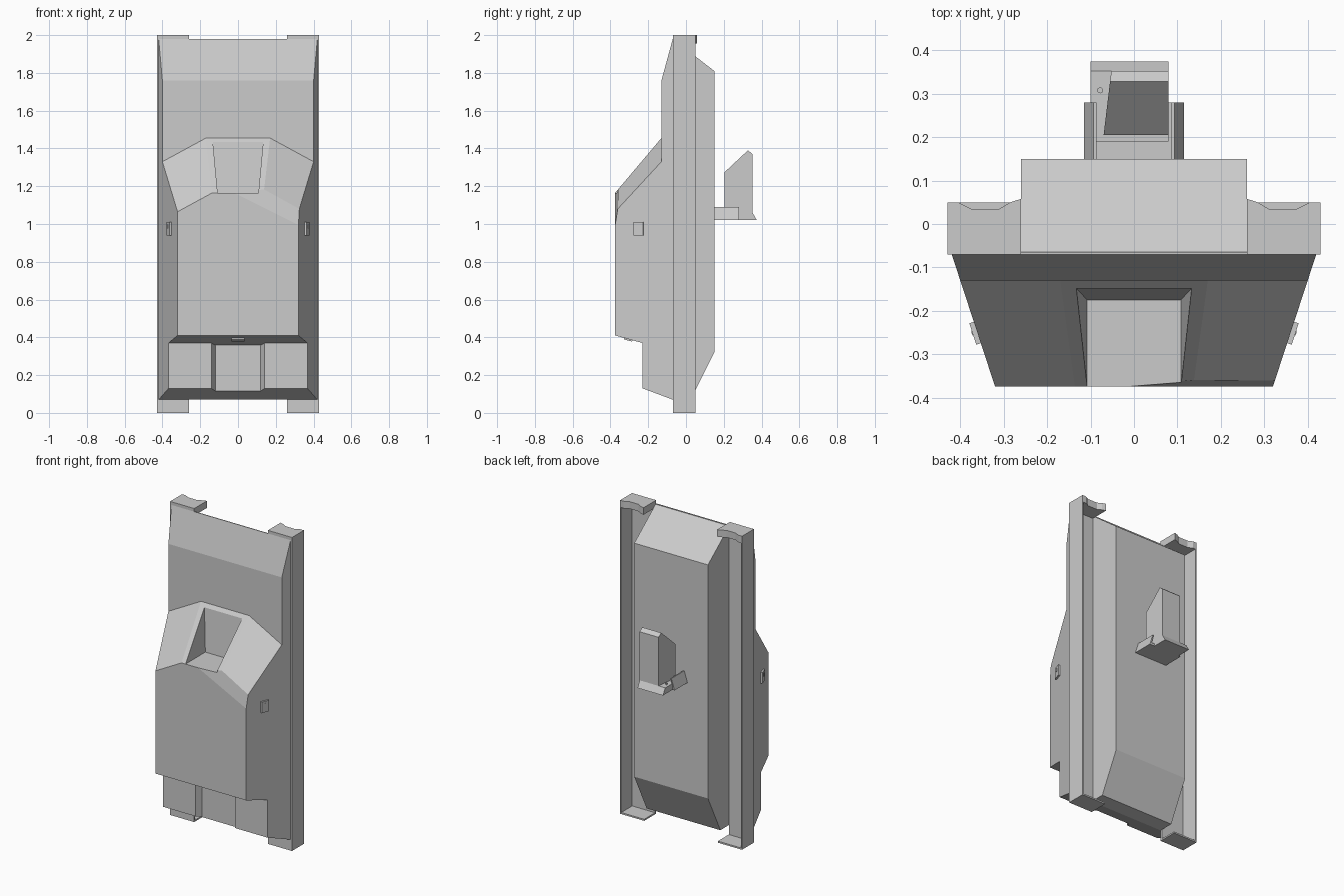
import bpy, bmesh, math
from mathutils import Vector, Matrix

if "Cube" in bpy.data.objects:
    bpy.data.objects.remove(bpy.data.objects["Cube"])

grey = bpy.data.materials.new("light_grey")
grey.diffuse_color = (0.6, 0.6, 0.6, 1)
grey.use_nodes = True
grey.node_tree.nodes["Principled BSDF"].inputs["Base Color"].default_value = grey.diffuse_color


def finish(name, bm):
    bmesh.ops.recalc_face_normals(bm, faces=bm.faces)
    me = bpy.data.meshes.new(name)
    bm.to_mesh(me)
    bm.free()
    me.materials.append(grey)
    ob = bpy.data.objects.new(name, me)
    bpy.context.collection.objects.link(ob)
    return ob


def loft(ring_a, ring_b):
    """Closed solid between two matching rings of points."""
    bm = bmesh.new()
    a = [bm.verts.new(p) for p in ring_a]
    b = [bm.verts.new(p) for p in ring_b]
    bm.faces.new(a)
    bm.faces.new(b[::-1])
    for i in range(len(a)):
        j = (i + 1) % len(a)
        bm.faces.new((a[i], a[j], b[j], b[i]))
    return bm


def prism(profile, left, right):
    """Side profile (y, z) spanned between two x limits given as functions of y."""
    return loft([(left(y), y, z) for y, z in profile],
                [(right(y), y, z) for y, z in profile])


def box(name, x, y, z):
    bm = prism([(y[0], z[0]), (y[1], z[0]), (y[1], z[1]), (y[0], z[1])],
               lambda _: x[0], lambda _: x[1])
    return finish(name, bm)


def turned_box(name, centre, size, angle, axis):
    bm = bmesh.new()
    bmesh.ops.create_cube(bm, size=1, matrix=Matrix.Translation(centre)
                          @ Matrix.Rotation(angle, 4, axis) @ Matrix.Diagonal((*size, 1)))
    return finish(name, bm)


def slice_off(bm, p, q, r, inside):
    """Cut along the plane through three points, keeping the inside."""
    p, q, r = Vector(p), Vector(q), Vector(r)
    n = (q - p).cross(r - p).normalized()
    if n.dot(Vector(inside) - p) > 0:
        n = -n
    bmesh.ops.bisect_plane(bm, geom=bm.verts[:] + bm.edges[:] + bm.faces[:],
                           plane_co=p, plane_no=n, clear_outer=True)
    bmesh.ops.holes_fill(bm, edges=bm.edges[:])


def carve(ob, cutter):
    mod = ob.modifiers.new("carve", "BOOLEAN")
    mod.operation, mod.solver, mod.object = "DIFFERENCE", "EXACT", cutter
    bpy.context.view_layer.objects.active = ob
    bpy.ops.object.modifier_apply(modifier=mod.name)
    bpy.data.objects.remove(cutter)


def half_width(y):
    return 0.42 + (y + 0.07) * 0.1 / 0.305


# Front slab with sloped top
finish("front_slab", prism([(-0.065, 0.07), (-0.07, 0.07), (-0.13, 0.0925), (-0.13, 1.76),
                            (-0.07, 1.98), (-0.065, 1.98)],
                           lambda y: -half_width(y), half_width))

# Raised front hood, corners sliced, then notch and lower recess carved
bm = prism([(-0.13, 1.455), (-0.375, 1.165), (-0.375, 0.41), (-0.23, 0.37),
            (-0.23, 0.13), (-0.13, 0.0925)], lambda y: -half_width(y), half_width)
core = (0, -0.2, 0.8)
for s in (-1, 1):
    slice_off(bm, (0.17 * s, -0.13, 1.455), (0.40 * s, -0.13, 1.33), (0.32 * s, -0.375, 1.065), core)
slice_off(bm, (0.11, -0.375, 1.1), (0.31, -0.375, 1.0), (0.32, -0.36, 1.09), core)
hood = finish("front_hood", bm)


def ring(w0, y0, w1, y1, z0, z1=None):
    z1 = z0 if z1 is None else z1
    return [(-w0, y0, z0), (w0, y0, z0), (w1, y1, z1), (-w1, y1, z1)]


carve(hood, finish("notch_cutter", loft(ring(0.108, -0.45, 0.108, -0.175, 1.165),
                                        ring(0.139, -0.45, 0.139, -0.1415, 1.5))))
carve(hood, finish("recess_cutter", loft(ring(0.143, -0.235, 0.12, -0.19, 0.0),
                                         ring(0.143, -0.235, 0.12, -0.19, 0.3705, 0.359))))

# Back body with sloped ends
finish("back_body", prism([(-0.07, 0.07), (0.025, 0.07), (0.15, 0.32), (0.15, 1.81), (-0.07, 1.98)],
                          lambda y: -0.26, lambda y: 0.26))

# Open side channels with caps, buttons on the flanks
cap = [(0.26, -0.07), (0.43, -0.07), (0.43, 0.05), (0.405, 0.05), (0.375, 0.035),
       (0.31, 0.035), (0.285, 0.05), (0.26, 0.058)]
for s, side in ((-1, "left"), (1, "right")):
    span = lambda a, b: sorted((a * s, b * s))
    box(side + "_channel_front", span(0.26, 0.43), (-0.07, -0.06), (0, 2))
    box(side + "_channel_wall", span(0.422, 0.43), (-0.07, 0.05), (0, 2))
    box(side + "_bottom_cap", span(0.26, 0.43), (-0.07, 0.05), (0, 0.01))
    finish(side + "_top_cap", loft([(x * s, y, 1.955) for x, y in cap],
                                   [(x * s, y, 2.0) for x, y in cap]))
    tilt = -math.atan2(0.1, 0.305) * s
    turned_box(side + "_button", (0.361 * s, -0.25, 0.975), (0.022, 0.052, 0.07), tilt, "Z")
    turned_box(side + "_button_tab", (0.371 * s, -0.252, 0.987), (0.006, 0.01, 0.022), tilt, "Z")
    # Flared bracket arms
    finish(side + "_bracket_arm", loft(
        [(x * s, 0.15, z) for x, z in ((0.086, 1.09), (0.093, 1.09), (0.115, 1.02), (0.105, 1.02))],
        [(x * s, 0.28, z) for x, z in ((0.086, 1.09), (0.093, 1.09), (0.115, 1.02), (0.105, 1.02))]))

# Latch under the hood step
turned_box("under_latch", (0, -0.305, 0.39), (0.07, 0.045, 0.014), -math.atan2(0.04, 0.145), "X")

# Back handle: base, plate, grip and pin
box("handle_base", (-0.105, 0.105), (0.15, 0.28), (1.02, 1.035))
finish("handle_plate", prism([(0.19, 1.02), (0.375, 1.02), (0.352, 1.06), (0.19, 1.06)],
                             lambda y: -0.1, lambda y: 0.08))
finish("handle_grip", prism([(0.205, 1.05), (0.205, 1.275), (0.328, 1.39), (0.352, 1.37), (0.352, 1.05)],
                            lambda y: -0.07 + max(0, y - 0.205) * 0.12, lambda y: 0.08))
bm = bmesh.new()
bmesh.ops.create_cone(bm, cap_ends=True, segments=10, radius1=0.007, radius2=0.007, depth=0.02,
                      matrix=Matrix.Translation((-0.078, 0.308, 1.06)))
finish("handle_pin", bm)
